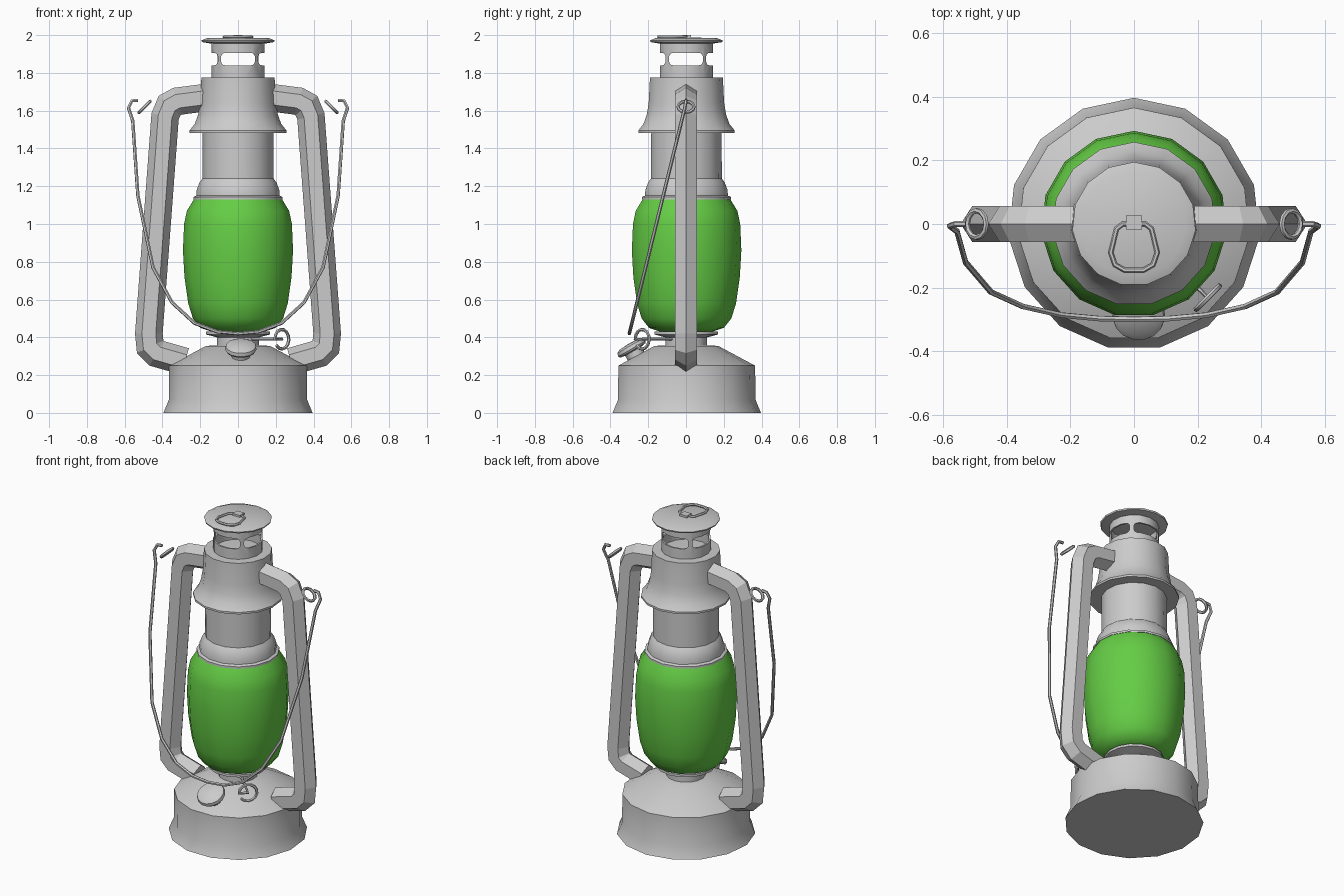
import bpy, bmesh
from math import sin, cos, pi, radians
from mathutils import Vector, Matrix

cube = bpy.data.objects.get("Cube")
if cube:
    bpy.data.objects.remove(cube, do_unlink=True)

SIDES = 15


def material(name, rgb, rough):
    m = bpy.data.materials.new(name)
    m.use_nodes = True
    m.diffuse_color = (*rgb, 1)
    bsdf = m.node_tree.nodes["Principled BSDF"]
    bsdf.inputs["Base Color"].default_value = (*rgb, 1)
    bsdf.inputs["Roughness"].default_value = rough
    return m


METAL = material("grey metal", (0.6, 0.6, 0.6), 0.5)
GLASS = material("green glass", (0.13, 0.61, 0.06), 0.4)


def activate(obj):
    bpy.ops.object.select_all(action="DESELECT")
    obj.select_set(True)
    bpy.context.view_layer.objects.active = obj


def smooth(obj, angle=35):
    activate(obj)
    bpy.ops.object.shade_smooth_by_angle(angle=radians(angle))


def add_mesh(name, bm, mat=METAL, smoothed=True):
    bmesh.ops.remove_doubles(bm, verts=bm.verts, dist=1e-5)
    bmesh.ops.recalc_face_normals(bm, faces=bm.faces)
    mesh = bpy.data.meshes.new(name)
    bm.to_mesh(mesh)
    bm.free()
    mesh.materials.append(mat)
    obj = bpy.data.objects.new(name, mesh)
    bpy.context.collection.objects.link(obj)
    if smoothed:
        smooth(obj)
    return obj


def lathe(name, profile, mat=METAL, closed=False, matrix=None):
    """Spin (radius, height) points around z; one corner points to +y."""
    bm = bmesh.new()
    rings = []
    for r, z in profile:
        angles = [pi / 2 + 2 * pi * i / SIDES for i in range(SIDES)]
        rings.append([bm.verts.new((r * cos(a), r * sin(a), z)) for a in angles])
    pairs = list(zip(rings, rings[1:]))
    if closed:
        pairs.append((rings[-1], rings[0]))
    for a, b in pairs:
        for i in range(SIDES):
            j = (i + 1) % SIDES
            bm.faces.new((a[i], a[j], b[j], b[i]))
    # Collapse rings that lie on the axis
    bmesh.ops.remove_doubles(bm, verts=bm.verts, dist=1e-5)
    bmesh.ops.dissolve_degenerate(bm, edges=bm.edges, dist=1e-5)
    if matrix:
        bm.transform(matrix)
    return add_mesh(name, bm, mat)


def wire(name, points, radius, cyclic=False):
    curve = bpy.data.curves.new(name, "CURVE")
    curve.dimensions = "3D"
    curve.bevel_depth = radius
    curve.bevel_resolution = 1
    curve.use_fill_caps = True
    spline = curve.splines.new("POLY")
    spline.points.add(len(points) - 1)
    for p, co in zip(spline.points, points):
        p.co = (*co, 1)
    spline.use_cyclic_u = cyclic
    curve.materials.append(METAL)
    obj = bpy.data.objects.new(name, curve)
    bpy.context.collection.objects.link(obj)
    activate(obj)
    bpy.ops.object.convert(target="MESH")
    smooth(bpy.context.object, 50)


def arc(centre, u, v, radius, start, end, steps):
    c, u, v = Vector(centre), Vector(u).normalized(), Vector(v).normalized()
    angles = [radians(start + (end - start) * i / steps) for i in range(steps + 1)]
    return [c + radius * (u * cos(a) + v * sin(a)) for a in angles]


# Fuel tank, burner and globe
lathe("fuel_tank", [(0, 0), (.397, 0), (.368, .07), (.366, .25), (.17, .355), (0, .36)])
lathe("burner", [(0, .35), (.112, .35), (.112, .40), (.17, .415), (.17, .43), (0, .432)])
lathe("globe", [(0, .43), (.14, .43), (.2, .45), (.24, .5), (.265, .58), (.285, .72),
                (.293, .86), (.287, 1.0), (.272, 1.07), (.235, 1.13), (0, 1.135)], GLASS)

# Chimney and flared hood
lathe("chimney", [(0, 1.13), (.238, 1.13), (.238, 1.143), (.222, 1.15), (.22, 1.18),
                  (.205, 1.22), (.19, 1.24), (.188, 1.49), (0, 1.49)])
lathe("hood", [(.18, 1.483), (.258, 1.483), (.258, 1.495), (.23, 1.53), (.212, 1.58),
               (.202, 1.64), (.195, 1.775), (0, 1.778)])

# Vent collar with four rounded openings
vent = lathe("vent_collar", [(.142, 1.77), (.142, 1.96), (.132, 1.96), (.132, 1.77)],
             closed=True)
for turn in (0, pi / 2):
    bm = bmesh.new()
    bmesh.ops.create_cube(bm, size=1)
    bm.transform(Matrix.Diagonal((.18, .6, .066, 1)))
    long_edges = [e for e in bm.edges
                  if abs(e.verts[0].co.y - e.verts[1].co.y) > .1]
    bmesh.ops.bevel(bm, geom=long_edges, offset=.022, segments=3, profile=.5,
                    affect="EDGES")
    bm.transform(Matrix.Translation((0, 0, 1.873)) @ Matrix.Rotation(turn, 4, "Z"))
    cutter = add_mesh("vent_cutter", bm, smoothed=False)
    cutter.hide_render = True
    mod = vent.modifiers.new("opening", "BOOLEAN")
    mod.operation = "DIFFERENCE"
    mod.solver = "EXACT"
    mod.object = cutter
    activate(vent)
    bpy.ops.object.modifier_apply(modifier=mod.name)
    bpy.data.objects.remove(cutter, do_unlink=True)
smooth(vent)

# Top cap with its hinged pull ring
lathe("top_cap", [(0, 1.955), (.142, 1.955), (.192, 1.963), (.195, 1.972),
                  (.165, 1.984), (0, 1.988)])
wire("cap_ring", [(x * s, y, 1.991) for s, side in
                  ((1, [(.035, .0), (.055, -.015), (.073, -.09), (.06, -.128), (.03, -.145)]),
                   (-1, [(.03, -.145), (.06, -.128), (.073, -.09), (.055, -.015), (.035, .0)]))
                  for x, y in side], .008, cyclic=True)
bm = bmesh.new()
bmesh.ops.create_cube(bm, size=1)
bm.transform(Matrix.Translation((0, .005, 1.99)) @ Matrix.Diagonal((.05, .045, .02, 1)))
add_mesh("cap_hinge", bm, smoothed=False)

# Hexagonal side tubes, mitred along a flat path
PATH = [Vector(p) for p in ((.15, 1.672), (.32, 1.65), (.362, 1.627), (.386, 1.57),
                            (.472, .42), (.465, .35), (.43, .315), (.28, .272))]


def side_tube(name, side):
    bm = bmesh.new()
    rings = []
    for i, p in enumerate(PATH):
        before = (p - PATH[i - 1]).normalized() if i else None
        after = (PATH[i + 1] - p).normalized() if i + 1 < len(PATH) else None
        before, after = before or after, after or before
        along = (before + after).normalized()
        normal = Vector((-along.y, along.x))
        stretch = 1 / along.dot(after)
        ring = []
        for k in range(6):
            a = k * pi / 3
            q = p + normal * (.073 * cos(a) * stretch)
            ring.append(bm.verts.new((side * q.x, .066 * sin(a), q.y)))
        rings.append(ring)
    for a, b in zip(rings, rings[1:]):
        for k in range(6):
            j = (k + 1) % 6
            bm.faces.new((a[k], a[j], b[j], b[k]))
    bm.faces.new(rings[0])
    bm.faces.new(rings[-1])
    add_mesh(name, bm, smoothed=False)


# Swinging wire handle, leaning forward
HALF = [(.53, 1.655), (.562, 1.652), (.58, 1.615), (.557, 1.545), (.53, 1.15),
        (.45, .77), (.35, .585), (.23, .475), (.11, .43)]


def lean(x, z):
    return (x, -.3 * max(0, 1.64 - z) / 1.22, z)


wire("carry_handle", [lean(-x, z) for x, z in HALF] + [lean(0, .42)]
     + [lean(x, z) for x, z in reversed(HALF)], .0095)

for side, label in ((1, "left"), (-1, "right")):
    side_tube(label + "_side_tube", side)
    wire(label + "_handle_eye",
         arc((side * .495, 0, 1.62), (side, 0, -1), (0, 1, 0), .042, 0, 330, 11),
         .009, cyclic=True)

# Wick adjuster: rod and open curl
hub = Vector((.232, -.232, .39))
wire("wick_adjuster", [Vector((.06, -.06, .39)), hub]
     + arc(hub, (-1, -1, 0), (0, 0, 1), .052, 0, 320, 12), .009)

# Fuel filler cap, square to the tank slope
tilt = Matrix.Translation((.015, -.262, .296)) @ Matrix.Rotation(radians(30), 4, "X")
lathe("fuel_cap", [(0, -.03), (.05, -.03), (.05, .035), (.078, .04), (.084, .05),
                   (.08, .068), (.06, .078), (0, .082)], matrix=tilt)
